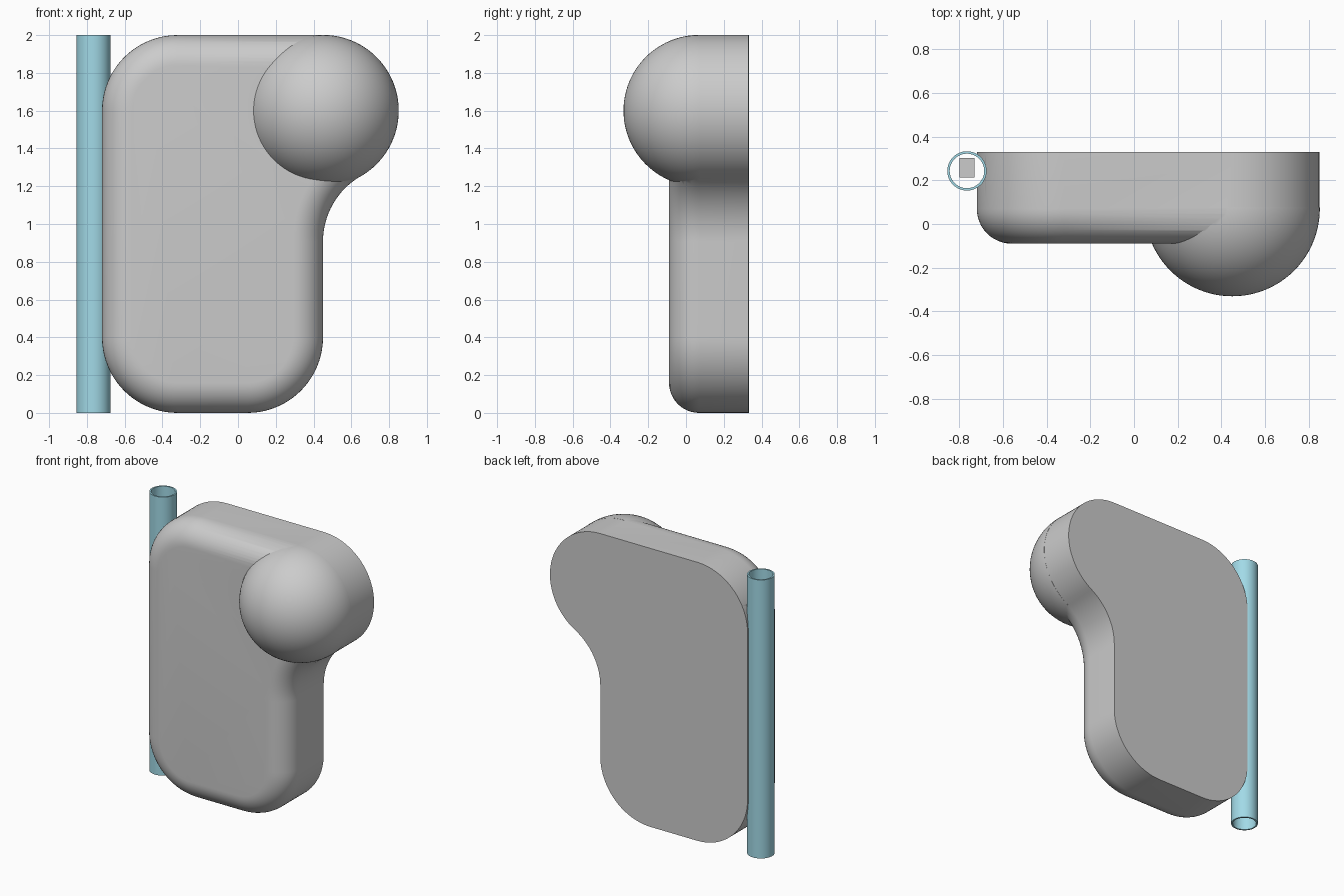
import bpy, bmesh
from math import sin, cos, radians, pi
from mathutils import Matrix

if "Cube" in bpy.data.objects:
    bpy.data.objects.remove(bpy.data.objects["Cube"])

def make_object(name, bm):
    bmesh.ops.recalc_face_normals(bm, faces=bm.faces[:])
    mesh = bpy.data.meshes.new(name)
    bm.to_mesh(mesh)
    bm.free()
    obj = bpy.data.objects.new(name, mesh)
    bpy.context.collection.objects.link(obj)
    return obj

def smooth(obj):
    bpy.ops.object.select_all(action='DESELECT')
    obj.select_set(True)
    bpy.context.view_layer.objects.active = obj
    bpy.ops.object.shade_smooth_by_angle(angle=radians(30))

def boolean(obj, other, operation):
    bpy.ops.object.select_all(action='DESELECT')
    bpy.context.view_layer.objects.active = obj
    mod = obj.modifiers.new(operation, 'BOOLEAN')
    mod.operation, mod.object, mod.solver = operation, other, 'EXACT'
    bpy.ops.object.modifier_apply(modifier=mod.name)
    bpy.data.objects.remove(other)

def outline(inset):
    # centre x, centre z, radius, start angle, end angle, steps, inset sign
    arcs = [(-0.32, 0.4, 0.4, 180, 270, 20, -1),
            (0.05, 0.4, 0.4, 270, 360, 20, -1),
            (0.85, 0.907, 0.4, 180, 120, 16, 1),
            (0.45, 1.6, 0.4, -60, 90, 40, -1),
            (-0.32, 1.6, 0.4, 90, 180, 20, -1)]
    pts = []
    for cx, cz, r, a0, a1, n, sign in arcs:
        rr = r + sign * inset
        for i in range(n + (sign < 0)):
            a = radians(a0 + (a1 - a0) * i / n)
            pts.append((cx + rr * cos(a), cz + rr * sin(a)))
    return pts

# Body: flat back, straight walls, rounded front edge
FILLET = 0.16
layers = [(0.33, 0.0)]
for i in range(13):
    a = pi / 2 * i / 12
    layers.append((0.07 - FILLET * sin(a), FILLET * (1 - cos(a))))
bm = bmesh.new()
rings = [[bm.verts.new((x, y, z)) for x, z in outline(d)] for y, d in layers]
for r0, r1 in zip(rings, rings[1:]):
    for i in range(len(r0)):
        j = (i + 1) % len(r0)
        bm.faces.new((r0[i], r0[j], r1[j], r1[i]))
bm.faces.new(rings[0])
bm.faces.new(rings[-1])
body = make_object("body", bm)

# Domed bulge on the upper right of the front
bm = bmesh.new()
bmesh.ops.create_uvsphere(bm, u_segments=96, v_segments=48, radius=0.401,
                          matrix=Matrix.Translation((0.45, 0.07, 1.6)) @ Matrix.Rotation(pi / 2, 4, 'X'))
cut = bmesh.ops.bisect_plane(bm, geom=bm.verts[:] + bm.edges[:] + bm.faces[:],
                             plane_co=(0, 0.075, 0), plane_no=(0, 1, 0), clear_outer=True)
bmesh.ops.holes_fill(bm, edges=[e for e in bm.edges if e.is_boundary])
boolean(body, make_object("bulge", bm), 'UNION')

# Shallow groove where the tube sits in the body
TUBE_X, TUBE_Y = -0.765, 0.243
bm = bmesh.new()
bmesh.ops.create_cone(bm, cap_ends=True, segments=64, radius1=0.084, radius2=0.084, depth=2.2,
                      matrix=Matrix.Translation((TUBE_X, TUBE_Y, 1)))
boolean(body, make_object("groove_cutter", bm), 'DIFFERENCE')
smooth(body)

# Thin open tube along the left edge
bm = bmesh.new()
N = 64
loops = []
for r, z in ((0.09, 0), (0.09, 2), (0.079, 2), (0.079, 0)):
    loops.append([bm.verts.new((TUBE_X + r * cos(2 * pi * i / N),
                                TUBE_Y + r * sin(2 * pi * i / N), z)) for i in range(N)])
for k in range(4):
    a, b = loops[k], loops[(k + 1) % 4]
    for i in range(N):
        j = (i + 1) % N
        bm.faces.new((a[i], a[j], b[j], b[i]))
tube = make_object("side_tube", bm)
smooth(tube)
mat = bpy.data.materials.new("teal")
mat.diffuse_color = (0.36, 0.7, 0.8, 1)
mat.use_nodes = True
mat.node_tree.nodes["Principled BSDF"].inputs["Base Color"].default_value = mat.diffuse_color
tube.data.materials.append(mat)

# Small block inside the tube
bm = bmesh.new()
bmesh.ops.create_cube(bm, size=1, matrix=Matrix.Translation((-0.765, 0.257, 1))
                      @ Matrix.Diagonal((0.07, 0.09, 0.1, 1)))
make_object("inner_block", bm)
